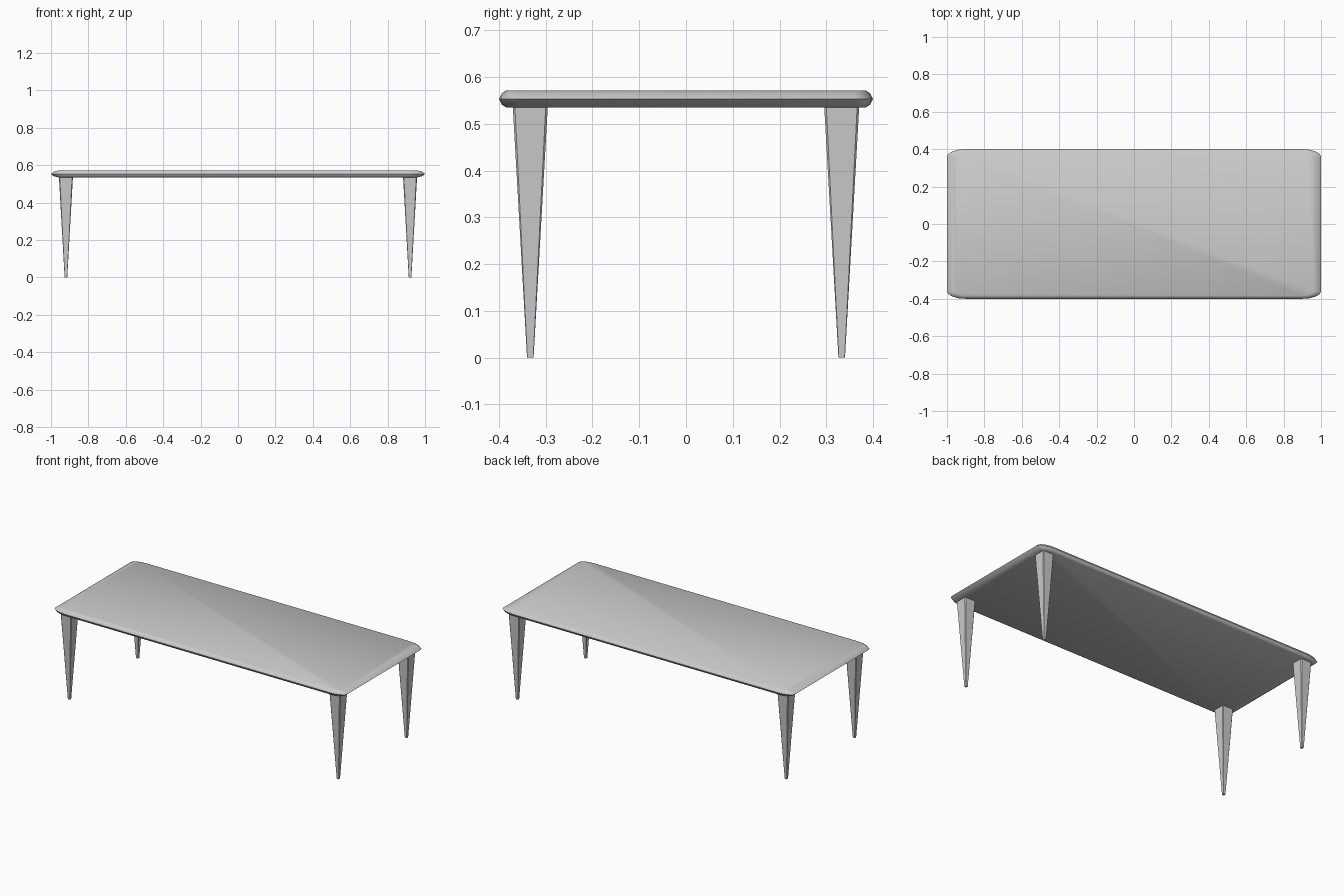
import bpy, bmesh, math

if "Cube" in bpy.data.objects:
    bpy.data.objects.remove(bpy.data.objects["Cube"])

STRETCH_Y = 0.4      # the top is a rounded square squashed in y
Z_LOW, Z_HIGH = 0.535, 0.572


def loft(name, rings):
    """Skin a stack of closed rings and cap both ends."""
    bm = bmesh.new()
    loops = [[bm.verts.new(p) for p in ring] for ring in rings]
    n = len(loops[0])
    for a, b in zip(loops, loops[1:]):
        for i in range(n):
            j = (i + 1) % n
            bm.faces.new((a[i], a[j], b[j], b[i]))
    bm.faces.new(loops[0][::-1])
    bm.faces.new(loops[-1])
    mesh = bpy.data.meshes.new(name)
    bm.to_mesh(mesh)
    bm.free()
    obj = bpy.data.objects.new(name, mesh)
    bpy.context.collection.objects.link(obj)
    bpy.context.view_layer.objects.active = obj
    obj.select_set(True)
    bpy.ops.object.shade_smooth_by_angle(angle=math.radians(40))
    obj.select_set(False)
    return obj


def rounded_square(half, radius, z, cx=0, cy=0, sy=1, steps=4):
    ring = []
    for k, (sx, s) in enumerate([(1, 1), (-1, 1), (-1, -1), (1, -1)]):
        for i in range(steps + 1):
            a = math.pi / 2 * (k + i / steps)
            x = sx * (half - radius) + radius * math.cos(a)
            y = s * (half - radius) + radius * math.sin(a)
            ring.append((cx + x, cy + y * sy, z))
    return ring


# Table top with a rounded rim
mid, h = (Z_LOW + Z_HIGH) / 2, (Z_HIGH - Z_LOW) / 2
rim = [(0.04, -1), (0.015, -0.65), (0, 0), (0.015, 0.65), (0.04, 1)]
loft("table_top", [rounded_square(1 - d, 0.1 - d, mid + t * h, sy=STRETCH_Y)
                   for d, t in rim])

# Four tapered square legs
for sx, side in ((-1, "left"), (1, "right")):
    for sy, end in ((-1, "front"), (1, "back")):
        loft(f"{end}_{side}_leg",
             [rounded_square(r, r * 0.12, z, sx * 0.92, sy * 0.333, steps=1)
              for r, z in ((0.007, 0), (0.0375, Z_LOW + 0.003))])
